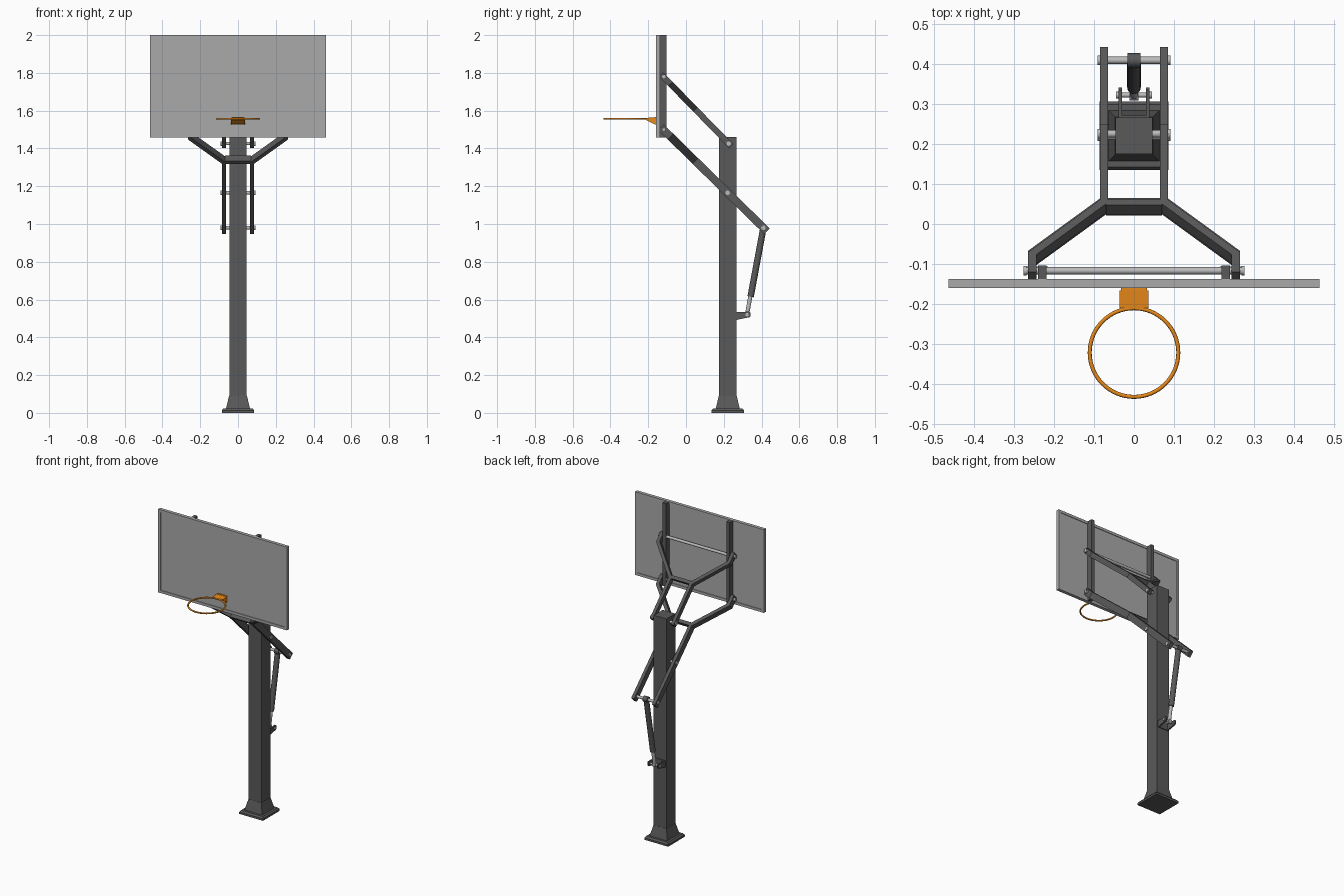
import bpy, bmesh, math
from mathutils import Vector, Matrix

if "Cube" in bpy.data.objects:
    bpy.data.objects.remove(bpy.data.objects["Cube"])


def material(name, col):
    m = bpy.data.materials.new(name)
    m.diffuse_color = col
    m.use_nodes = True
    m.node_tree.nodes["Principled BSDF"].inputs["Base Color"].default_value = m.diffuse_color
    return m


DARK = material("dark_steel", (0.1, 0.1, 0.1, 1))
LIGHT = material("light_grey", (0.4, 0.4, 0.4, 1))
PIN = material("pin_steel", (0.5, 0.5, 0.5, 1))
ORANGE = material("orange", (0.8, 0.25, 0.01, 1))


def finish(name, bm, mat):
    bmesh.ops.recalc_face_normals(bm, faces=bm.faces)
    me = bpy.data.meshes.new(name)
    bm.to_mesh(me)
    bm.free()
    me.materials.append(mat)
    ob = bpy.data.objects.new(name, me)
    bpy.context.collection.objects.link(ob)
    return ob


def box(name, lo, hi, mat=DARK):
    bm = bmesh.new()
    lo, hi = Vector(lo), Vector(hi)
    bmesh.ops.create_cube(bm, size=1, matrix=Matrix.Translation((lo + hi) / 2)
                          @ Matrix.Diagonal((*(hi - lo), 1)))
    return finish(name, bm, mat)


def rod(name, a, b, r, mat=PIN, seg=24):
    a, b = Vector(a), Vector(b)
    d = b - a
    bm = bmesh.new()
    bmesh.ops.create_cone(bm, cap_ends=True, segments=seg, radius1=r, radius2=r, depth=d.length,
                          matrix=Matrix.Translation((a + b) / 2) @ d.to_track_quat('Z', 'Y').to_matrix().to_4x4())
    for f in bm.faces:
        f.smooth = len(f.verts) == 4
    for e in bm.edges:
        e.smooth = all(f.smooth for f in e.link_faces)
    return finish(name, bm, mat)


def prism(name, pts, offset, mat=DARK):
    """Extrude a closed outline along an offset vector."""
    bm = bmesh.new()
    f = bm.faces.new([bm.verts.new(p) for p in pts])
    r = bmesh.ops.extrude_face_region(bm, geom=[f])
    bmesh.ops.translate(bm, vec=offset, verts=[v for v in r["geom"] if isinstance(v, bmesh.types.BMVert)])
    return finish(name, bm, mat)


def square_loft(name, rings, cy, mat=DARK):
    """Square rings (half width, z) joined into a solid."""
    bm = bmesh.new()
    loops = [[bm.verts.new((sx * h, cy + sy * h, z)) for sx, sy in ((-1, -1), (1, -1), (1, 1), (-1, 1))]
             for h, z in rings]
    for a, b in zip(loops, loops[1:]):
        for i in range(4):
            j = (i + 1) % 4
            bm.faces.new((a[i], a[j], b[j], b[i]))
    bm.faces.new(loops[0])
    bm.faces.new(loops[-1])
    return finish(name, bm, mat)


PY = 0.221  # pole centre in y

# Pole with flared foot
square_loft("pole", [(0.046, 0.02), (0.046, 1.46)], PY)
square_loft("foot_flare", [(0.064, 0.02), (0.057, 0.05), (0.047, 0.092)], PY)
square_loft("base_plate", [(0.086, 0), (0.086, 0.013), (0.078, 0.023)], PY)


def yoke(name, front, back, w, h, past):
    """Splayed pair of arms plus cross bar, lying in a tilted plane from front pin to back pin (y, z)."""
    p0, p1 = Vector((0, *front)), Vector((0, *back))
    u = (p1 - p0).normalized()
    n = Vector((1, 0, 0)).cross(u)

    def at(x, s):
        return Vector((x, 0, 0)) + p0 + u * s - n * h / 2

    s = lambda y: (y - front[0]) / u.y
    path = [Vector(p) for p in ((0.255, s(-0.132)), (0.255, s(-0.085)), (0.075, s(0.046)),
                                (0.075, (p1 - p0).length + past))]
    left, right = [], []
    for i, p in enumerate(path):
        d0 = (p - path[max(i - 1, 0)]) if i else path[1] - p
        d1 = (path[i + 1] - p) if i < 3 else d0
        n0, n1 = [Vector((-d.y, d.x)).normalized() for d in (d0, d1)]
        m = (n0 + n1).normalized()
        m *= w / 2 / m.dot(n0)
        left.append(p + m)
        right.append(p - m)
    outline = left + right[::-1]
    for side, tag in ((1, "right"), (-1, "left")):
        prism(f"{name}_{tag}", [at(side * q.x, q.y) for q in outline], n * h)
    c = s(0.043)
    prism(f"{name}_crossbar", [at(x, c + t) for x, t in
          ((-0.07, -w / 2), (0.07, -w / 2), (0.07, w / 2), (-0.07, w / 2))], n * h)


yoke("lower_arm", (-0.12, 1.5), (0.41, 0.98), 0.021, 0.042, 0.026)
yoke("upper_arm", (-0.12, 1.78), (0.226, 1.426), 0.021, 0.032, 0.018)


# Pivot pins with bolt heads
def pin(name, y, z, half, r=0.009):
    rod(name, (-half, y, z), (half, y, z), r)
    for s in (-1, 1):
        rod(name + "_bolt", (s * (half - 0.008), y, z), (s * half, y, z), r + 0.003)


pin("board_top_pin", -0.117, 1.78, 0.277)
pin("pole_top_pin", 0.226, 1.426, 0.092)
pin("pole_pivot_pin", 0.22, 1.165, 0.092)
pin("lever_pin", 0.41, 0.98, 0.092)
pin("strut_foot_pin", 0.323, 0.52, 0.045, 0.006)
for s in (-1, 1):
    rod("board_bottom_pin", (s * 0.215, -0.117, 1.5), (s * 0.277, -0.117, 1.5), 0.01)

# Height strut: sleeve, piston and eyes
rod("strut_sleeve", (0, 0.407, 0.965), (0, 0.342, 0.615), 0.017, DARK)
rod("strut_piston", (0, 0.343, 0.63), (0, 0.323, 0.52), 0.011)
rod("strut_top_eye", (-0.016, 0.41, 0.98), (0.016, 0.41, 0.98), 0.018, DARK)
rod("strut_foot_eye", (-0.011, 0.323, 0.52), (0.011, 0.323, 0.52), 0.014)

# Strut bracket on the pole
for s in (-1, 1):
    prism("strut_bracket", [(s * 0.03, y, z) for y, z in
          ((0.266, 0.492), (0.335, 0.506), (0.342, 0.513), (0.342, 0.53), (0.336, 0.536), (0.266, 0.534))],
          Vector((s * 0.009, 0, 0)))
box("strut_bracket_plate", (-0.039, 0.264, 0.492), (0.039, 0.272, 0.534))

# Backboard: slab with inset, slightly recessed panels front and back
board = box("backboard", (-0.465, -0.16, 1.457), (0.465, -0.138, 2.0), LIGHT)
bm = bmesh.new()
bm.from_mesh(board.data)
bm.normal_update()
for f in [f for f in bm.faces if abs(f.normal.y) > 0.9]:
    bmesh.ops.inset_individual(bm, faces=[f], thickness=0.024)
    bmesh.ops.inset_individual(bm, faces=[f], thickness=0.001, depth=-0.003)
bm.to_mesh(board.data)
bm.free()

# Back rails
for s in (-1, 1):
    x0, x1 = sorted((s * 0.219, s * 0.241))
    box("back_rail", (x0, -0.141, 1.459), (x1, -0.104, 2.0))

# Rim and its mount
bpy.ops.mesh.primitive_torus_add(location=(0, -0.322, 1.557), major_radius=0.111, minor_radius=0.005,
                                 major_segments=64, minor_segments=10)
rim = bpy.context.object
rim.name = "rim"
rim.data.materials.append(ORANGE)
bpy.ops.object.shade_smooth()
prism("rim_mount", [(-0.036, y, z) for y, z in
      ((-0.166, 1.528), (-0.18, 1.534), (-0.211, 1.551), (-0.211, 1.562), (-0.166, 1.564))],
      Vector((0.072, 0, 0)), ORANGE)
box("rim_plate", (-0.032, -0.168, 1.526), (0.032, -0.156, 1.566), ORANGE)
